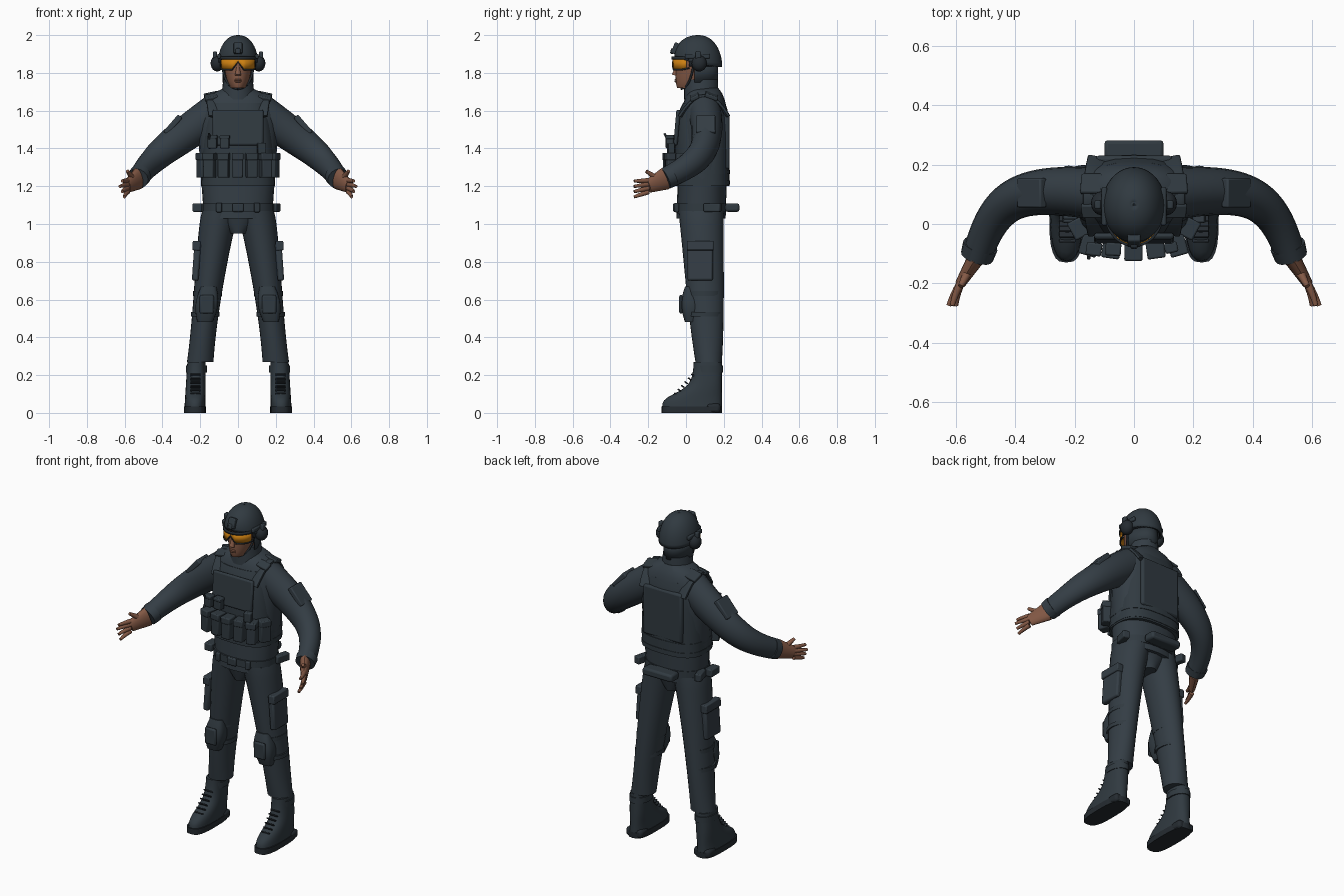
import bpy, bmesh, math
from mathutils import Vector, Matrix

cube = bpy.data.objects.get("Cube")
if cube:
    bpy.data.objects.remove(cube, do_unlink=True)


def material(name, *rgb):
    mat = bpy.data.materials.new(name)
    mat.use_nodes = True
    mat.diffuse_color = (*rgb, 1)
    shader = mat.node_tree.nodes["Principled BSDF"]
    shader.inputs["Base Color"].default_value = (*rgb, 1)
    return mat


CLOTH = material("dark slate cloth", .034, .047, .059)
GEAR = material("dark slate gear", .03, .042, .052)
RUBBER = material("black rubber", .018, .024, .03)
SKIN = material("brown skin", .23, .1, .06)
LENS = material("amber lens", .62, .22, .006)


def finish(name, bm, mat, mirror=False, bevel=0, thick=0):
    """Turn a bmesh into a shaded object, optionally doubled across x = 0."""
    bmesh.ops.recalc_face_normals(bm, faces=bm.faces)
    mesh = bpy.data.meshes.new(name)
    bm.to_mesh(mesh)
    bm.free()
    mesh.materials.append(mat)
    mesh.shade_smooth()
    mesh.set_sharp_from_angle(angle=math.radians(40))
    obj = bpy.data.objects.new(name, mesh)
    bpy.context.collection.objects.link(obj)
    if thick:
        mod = obj.modifiers.new("thickness", 'SOLIDIFY')
        mod.thickness, mod.offset = thick, 0
    if bevel:
        mod = obj.modifiers.new("bevel", 'BEVEL')
        mod.width, mod.segments = bevel, 2
    if mirror:
        obj.modifiers.new("mirror", 'MIRROR')


def skin_rows(name, rows, mat, closed=True, caps=True, **options):
    """Skin rows of points into a surface."""
    bm = bmesh.new()
    rings = [[bm.verts.new(point) for point in row] for row in rows]
    count = len(rings[0])
    for low, high in zip(rings, rings[1:]):
        for i in range(count if closed else count - 1):
            j = (i + 1) % count
            bm.faces.new((low[i], low[j], high[j], high[i]))
    if closed and caps:
        bm.faces.new(rings[0])
        bm.faces.new(rings[-1])
    finish(name, bm, mat, **options)


def ring(centre, u, v, power=2, sides=24):
    """Superellipse round a centre with half axes u and v."""
    points = []
    for k in range(sides):
        angle = math.tau * k / sides
        c, s = math.cos(angle), math.sin(angle)
        c = math.copysign(abs(c) ** (2 / power), c)
        s = math.copysign(abs(s) ** (2 / power), s)
        points.append(centre + u * c + v * s)
    return points


def loft(name, low, high, shape, mat, power=2, steps=16, **options):
    """Level rings from low to high; shape(t) gives x, y and both half widths."""
    rows = []
    for k in range(steps + 1):
        t = k / steps
        x, y, rx, ry = shape(t)
        centre = Vector((x, y, low + (high - low) * t))
        rows.append(ring(centre, Vector((rx, 0, 0)), Vector((0, ry, 0)), power))
    skin_rows(name, rows, mat, **options)


def hoop(name, z, height, shape, mat, power=2, **options):
    """Plain band with one constant cross-section."""
    loft(name, z, z + height, lambda t: shape, mat, power, steps=1, **options)


def tube(name, start, bend, end, mat, wide, narrow, flat=1, steps=10, power=2, pull=1, **options):
    """Tapered tube on a curve; flat scales its height, pull sharpens the bend."""
    a, b, c = Vector(start), Vector(bend), Vector(end)
    rows = []
    for k in range(steps + 1):
        t = k / steps
        near, far = 1 - t + pull * t, pull * (1 - t) + t
        p, q = a.lerp(b, pull * t / near), b.lerp(c, t / far)
        centre = p.lerp(q, t * far / ((1 - t) * near + t * far))
        along = (q - p).normalized()
        side = along.cross(Vector((0, 0, 1))).normalized()
        radius = wide + (narrow - wide) * t
        rows.append(ring(centre, side * radius, side.cross(along) * radius * flat, power, 16))
    skin_rows(name, rows, mat, **options)


def limb(name, start, end, mat, wide, narrow, **options):
    """Straight tube."""
    middle = Vector(start).lerp(Vector(end), .5)
    tube(name, start, middle, end, mat, wide, narrow, steps=4, **options)


def solid(at, size, yaw=0, roll=0, pitch=0):
    """Transform from a unit primitive to its place."""
    turn = Matrix.Identity(4)
    for angle, axis in ((yaw, 'Z'), (roll, 'Y'), (pitch, 'X')):
        turn = turn @ Matrix.Rotation(math.radians(angle), 4, axis)
    return Matrix.Translation(at) @ turn @ Matrix.Diagonal((*size, 1))


def box(name, at, size, mat=GEAR, bevel=.006, mirror=False, **turn):
    bm = bmesh.new()
    bmesh.ops.create_cube(bm, size=1, matrix=solid(at, size, **turn))
    finish(name, bm, mat, mirror, bevel)


def ball(name, at, size, mat, mirror=False):
    bm = bmesh.new()
    bmesh.ops.create_uvsphere(bm, u_segments=20, v_segments=12, radius=.5, matrix=solid(at, size))
    finish(name, bm, mat, mirror)


def pouch(name, at, size, **options):
    """Pouch body with an overlapping flap."""
    box(name, at, size, **options)
    width, depth, height = size
    lid = Vector(at) + Vector((0, 0, height * .36))
    box(name + "_flap", lid, (width * 1.1, depth * 1.1, height * .3), **options)


# Jacket, collar and sleeves
loft("jacket", 1.03, 1.72, lambda t: (0, .08 + .02 * t, (.18 + .05 * t) * math.sqrt(1 - t ** 8 * .9),
                                      .13 * math.sqrt(1 - t ** 8 * .7)), CLOTH, power=2.3, steps=24)
loft("collar", 1.66, 1.765, lambda t: (0, .08, .09 - .012 * t, .09), CLOTH, steps=4)
shoulder, elbow, wrist = Vector((.11, .1, 1.595)), Vector((.45, .14, 1.36)), Vector((.53, -.11, 1.24))
tube("sleeves", shoulder, elbow, wrist, CLOTH, .088, .051, flat=1.14, steps=24, pull=1.6, mirror=True)
limb("cuffs", wrist.lerp(elbow, .15), wrist, CLOTH, .06, .056, mirror=True)
box("sleeve_pockets", (.345, .105, 1.525), (.03, .1, .12), CLOTH, roll=-41, mirror=True)

# Hands
knuckles = Vector((.585, -.2, 1.2))
limb("palms", wrist, knuckles, SKIN, .03, .018, flat=2, mirror=True)
for i, finger in enumerate(("index", "middle", "ring", "little")):
    drop = Vector((0, 0, .03 - .02 * i))
    reach = Vector((.04 - .012 * abs(i - 1), -.075, .4 * drop.z - .015))
    root = knuckles + drop
    tube(finger + "_fingers", root, root + reach * .5 + Vector((.005, 0, 0)), root + reach, SKIN,
         .014, .008, mirror=True)
limb("thumbs", wrist.lerp(knuckles, .3), (.585, -.21, 1.28), SKIN, .02, .009, mirror=True)

# Trousers with thigh pockets and knee pads
loft("trouser_seat", .95, 1.06, lambda t: (0, .08, .05 + .11 * t, .09 + .03 * t), CLOTH, steps=6)
loft("trouser_legs", 1.07, .27, lambda t: (.09 + .11 * t ** .75, .08 + .04 * t, .1 - .05 * t + .02 * t ** 4,
                                           .12 - .05 * t + .04 * t * t * (1 - t)), CLOTH, steps=24, mirror=True)
box("thigh_pockets", (.22, .075, .8), (.035, .135, .2), CLOTH, .01, roll=-4, mirror=True)
box("thigh_pocket_flaps", (.22, .075, .885), (.042, .142, .05), CLOTH, roll=-4, mirror=True)
loft("knee_pads", .48, .67, lambda t: (.175 - .02 * t, .025, .04 + .02 * math.sin(math.pi * t),
                                       .03 + .02 * math.sin(math.pi * t)), GEAR, power=3, mirror=True)
box("knee_caps", (.165, -.026, .575), (.075, .02, .1), bevel=.01, mirror=True)
for z in (.51, .62):
    hoop("knee_straps", z, .024, (.23 - z * .11, .1, .076, .095), GEAR, mirror=True)


# Boots, with a full toe rising to a narrow shaft
def boot_shape(t):
    depth = .073 + .085 / (1 + (t * 2.7) ** 4)
    return .228 - .008 * t, .19 - depth, .048 + .008 * (1 - t), depth


loft("boots", .02, .27, boot_shape, GEAR, power=2.4, mirror=True)
hoop("boot_collars", .215, .035, (.22, .12, .056, .077), GEAR, mirror=True)
hoop("soles", 0, .035, (.228, .03, .058, .16), RUBBER, power=3, mirror=True)
box("heels", (.228, .145, .025), (.108, .075, .05), RUBBER, .015, mirror=True)
for i in range(6):
    box("laces", (.225, .037 - .018 * i, .2 - .02 * i), (.055, .022, .008), RUBBER, .003, pitch=-35, mirror=True)

# Belt and hip pouches
hoop("belt", 1.065, .043, (0, .08, .19, .137), GEAR, power=2.3)
box("buckle", (0, -.06, 1.087), (.06, .016, .045))
box("belt_keepers", (.1, -.05, 1.087), (.03, .02, .05), yaw=15, mirror=True)
box("back_pouch", (0, .245, 1.087), (.2, .075, .045), bevel=.012)
box("hip_pouches", (.195, .14, 1.087), (.04, .09, .045), yaw=-15, mirror=True)
box("hip_holster", (-.215, .055, 1.087), (.05, .08, .045))

# Armoured vest
loft("vest", 1.2, 1.64, lambda t: (0, .086 + .01 * t ** 4, .195 - .04 * t ** 3,
                                   .145 * math.sqrt(1 - .4 * t ** 6)), GEAR, power=2.8)
box("front_panel", (0, -.048, 1.51), (.27, .022, .19), bevel=.01, pitch=-5)
box("back_panel", (0, .216, 1.44), (.26, .03, .3), bevel=.012)
for i in range(2):
    hoop("waist_webbing", 1.21 + .055 * i, .02, (0, .086, .197, .148), GEAR, power=2.8)
tube("shoulder_straps", (.125, -.03, 1.57), (.155, .1, 1.79), (.125, .22, 1.57), GEAR, .032, .032, flat=.3,
     power=4, mirror=True)
box("strap_buckles", (.142, .045, 1.672), (.07, .05, .022), pitch=25, roll=12, mirror=True)
box("strap_pads", (.142, .135, 1.678), (.075, .07, .022), pitch=-20, roll=12, mirror=True)

# Front pouches wrapped round the waist, with a radio and its aerial
for i in range(5):
    x = .074 * i - .15
    pouch("magazine_pouch", (x, abs(x) * .12 - .09, 1.31), (.056, .064, .13), yaw=x * 110)
pouch("side_pouches", (.187, -.015, 1.31), (.06, .05, .13), yaw=62, mirror=True)
for x in (-.135, -.07):
    pouch("chest_pouch", (x, -.085, 1.435), (.048, .04, .07), yaw=x * 60)
limb("radio_aerial", (-.15, -.07, 1.4), (-.153, -.115, 1.48), RUBBER, .006, .006)
box("radio", (.125, -.08, 1.4), (.045, .035, .06), yaw=12)

# Head
hoop("neck", 1.65, .15, (0, .08, .06, .07), SKIN)
loft("face", 1.72, 1.9, lambda t: (0, .03 + .03 * t, .082 * (t + .1) ** .3, .108 * (t + .1) ** .15), SKIN)
limb("nose", (0, -.045, 1.84), (0, -.06, 1.787), SKIN, .007, .016)
for z in (1.754, 1.763):
    ball("lips", (0, -.053, z), (.04, .016, .01), SKIN)


# Goggles and the dark nape between helmet and collar
def lens_bottom(angle):
    return 1.817 + .04 * max(0, 1 - abs(angle) * 3) + .02 * max(0, abs(angle) - 1)


def face_band(name, first, y, rx, ry, bottom, top, mat, thick):
    """Upright band round the head, from angle first to its mirror image; 0 faces the front."""
    last = -first if first < 0 else 360 - first
    angles = [math.radians(first + (last - first) * k / 32) for k in range(33)]
    rows = [[(rx * math.sin(a), y - ry * math.cos(a), edge(a)) for a in angles] for edge in (bottom, top)]
    skin_rows(name, rows, mat, closed=False, thick=thick)


face_band("goggle_lens", -72, .035, .092, .104, lens_bottom, lambda a: 1.876, LENS, .006)
face_band("goggle_top_rim", -80, .035, .095, .108, lambda a: 1.87, lambda a: 1.886, RUBBER, .009)
face_band("goggle_lower_rim", -80, .035, .094, .106, lambda a: lens_bottom(a) - .004,
          lambda a: lens_bottom(a) + .004, RUBBER, .008)
face_band("goggle_strap", 71, .055, .094, .122, lambda a: 1.835, lambda a: 1.874, RUBBER, .006)
face_band("nape", 85, .055, .078, .112, lambda a: 1.75, lambda a: 1.86, GEAR, .006)


# Helmet, raised at the brow and lower at the nape
def helmet_point(polar, angle):
    front = math.cos(angle)
    rim = 1.845 + .04 * max(0, front) + .015 * min(0, front)
    spread = math.sin(polar) ** .9
    return (.102 * spread * math.sin(angle), .065 - .122 * spread * front, rim + (1.995 - rim) * math.cos(polar))


skin_rows("helmet", [[helmet_point(math.pi / 2 * (i + .1) / 12.1, math.tau * k / 40) for k in range(40)]
                     for i in range(13)], GEAR, caps=False, thick=.01)
ball("helmet_crown", (0, .065, 1.995), (.04, .04, .01), GEAR)
box("helmet_mount", (0, -.055, 1.93), (.045, .03, .06), pitch=-22)
box("mount_clip", (0, -.072, 1.915), (.025, .02, .03), pitch=-15)
box("helmet_rails", (.1, .06, 1.888), (.018, .13, .025), mirror=True)

# Headset and chin strap
ball("ear_cups", (.11, .07, 1.85), (.07, .08, .085), RUBBER, mirror=True)
box("ear_cup_arms", (.122, .065, 1.888), (.022, .03, .05), mirror=True)
tube("chin_straps", (.083, .04, 1.84), (.07, .02, 1.72), (0, -.025, 1.716), RUBBER, .006, .006, mirror=True)
